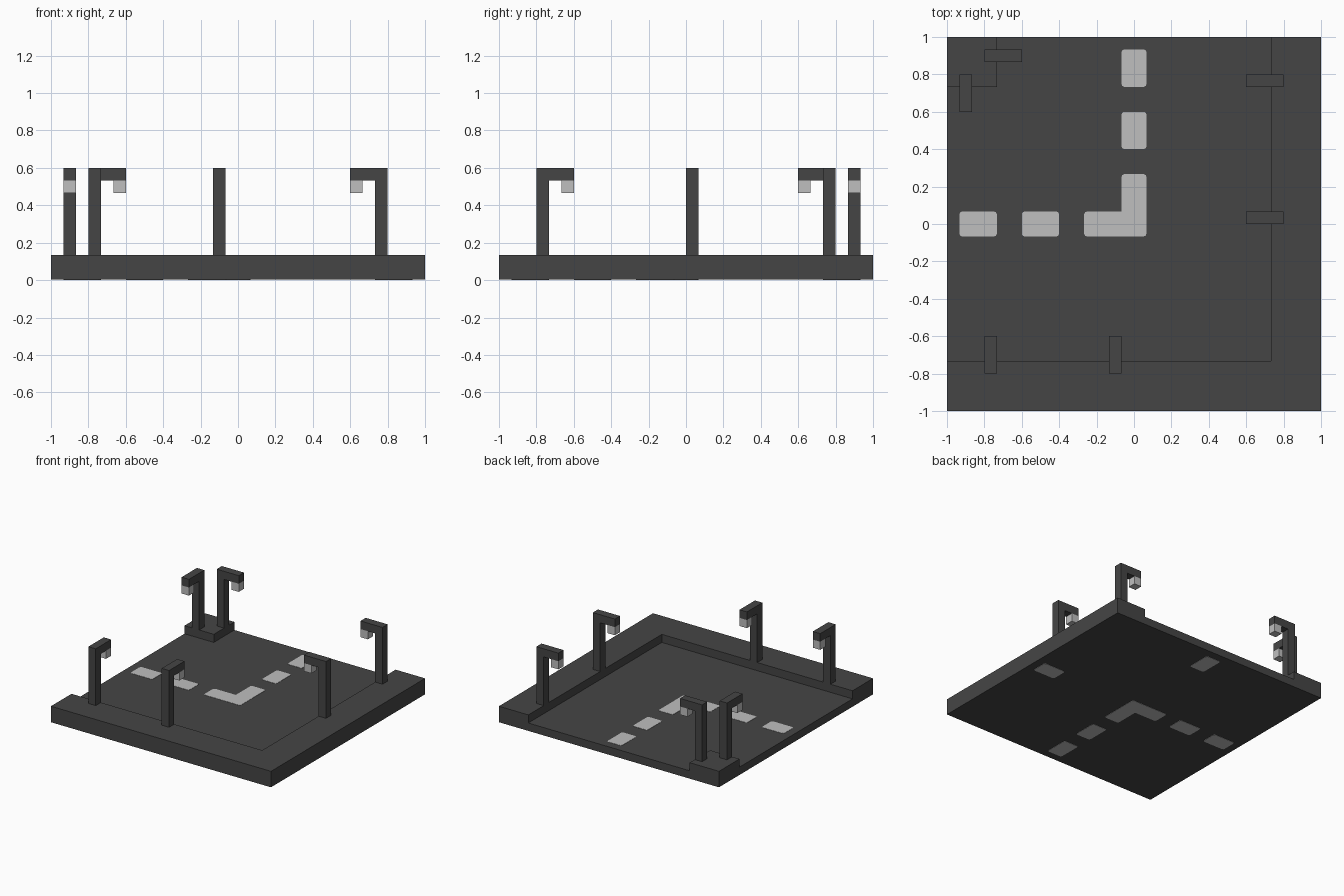
import bpy, bmesh, math
from mathutils import Matrix, Vector

cube = bpy.data.objects.get("Cube")
if cube:
    bpy.data.objects.remove(cube, do_unlink=True)

U = 1 / 15           # layout module
SKIN = 0.002         # thickness of painted markings


def material(name, value):
    mat = bpy.data.materials.new(name)
    mat.use_nodes = True
    colour = (value, value, value, 1)
    mat.diffuse_color = colour
    mat.node_tree.nodes["Principled BSDF"].inputs["Base Color"].default_value = colour
    return mat


ASPHALT = material("dark grey", 0.06)
PAINT = material("light grey", 0.52)


def finish(bm, name, mat):
    bmesh.ops.recalc_face_normals(bm, faces=bm.faces)
    mesh = bpy.data.meshes.new(name)
    bm.to_mesh(mesh)
    bm.free()
    mesh.materials.append(mat)
    obj = bpy.data.objects.new(name, mesh)
    bpy.context.collection.objects.link(obj)
    return obj


def prism(points, z0, z1):
    """Extrude a flat outline from z0 up to z1."""
    bm = bmesh.new()
    face = bm.faces.new([bm.verts.new((x, y, z0)) for x, y in points])
    top = bmesh.ops.extrude_face_region(bm, geom=[face], use_keep_orig=True)["geom"]
    for v in top:
        if isinstance(v, bmesh.types.BMVert):
            v.co.z = z1
    bmesh.ops.recalc_face_normals(bm, faces=bm.faces)
    return bm


# Road slab with raised pavement along two sides and on one corner
kerb = 11 * U
road_top, pave_top = U, 2 * U
bm = bmesh.new()
bmesh.ops.create_cube(bm, size=1, matrix=Matrix.Translation((0, 0, (road_top + SKIN) / 2))
                      @ Matrix.Diagonal((2, 2, road_top - SKIN, 1)))
for axis in (Vector((1, 0, 0)), Vector((0, 1, 0))):
    for side in (-kerb, kerb):
        bmesh.ops.bisect_plane(bm, geom=bm.verts[:] + bm.edges[:] + bm.faces[:],
                               plane_co=axis * side, plane_no=axis)
bm.normal_update()


def is_pavement(face):
    c = face.calc_center_median()
    edge = c.x > kerb or c.y < -kerb
    corner = c.x < -kerb and c.y > kerb
    return face.normal.z > 0.9 and (edge or corner)


paved = [f for f in bm.faces if is_pavement(f)]
raised = bmesh.ops.extrude_face_region(bm, geom=paved)["geom"]
for v in raised:
    if isinstance(v, bmesh.types.BMVert):
        v.co.z = pave_top
leftover = [f for f in paved if f.is_valid]
if leftover:
    bmesh.ops.delete(bm, geom=leftover, context='FACES')
bmesh.ops.recalc_face_normals(bm, faces=bm.faces)
bmesh.ops.dissolve_limit(bm, angle_limit=0.01, verts=bm.verts, edges=bm.edges)
finish(bm, "road_and_pavement", ASPHALT)


# Road markings with softened outer corners
def marking(name, points, z0):
    bm = prism([(x * U, y * U) for x, y in points], z0, z0 + SKIN)
    corners = [e for e in bm.edges
               if abs(e.verts[0].co.z - e.verts[1].co.z) > SKIN / 2 and e.is_convex]
    bmesh.ops.bevel(bm, geom=corners, offset=0.015, segments=2, profile=0.5, affect='EDGES')
    finish(bm, name, PAINT)


def dash(name, cx, cy, z0):
    hx, hy = (1.5, 1) if cx else (1, 1.5)
    marking(name, [(cx - hx, cy - hy), (cx + hx, cy - hy),
                   (cx + hx, cy + hy), (cx - hx, cy + hy)], z0)


turn = [(-4, -1), (1, -1), (1, 4), (-1, 4), (-1, 1), (-4, 1)]
marking("turn_marking", turn, road_top)
marking("underside_turn_marking", [(x, -y) for x, y in turn], 0)
for i, (x, y) in enumerate([(-12.5, 0), (-7.5, 0), (0, 7.5), (0, 12.5)]):
    dash(f"dash_marking_{i + 1}", x, y, road_top)
for i, (x, y) in enumerate([(-12.5, 0), (-7.5, 0), (12.5, 0),
                            (0, -7.5), (0, -12.5), (0, 12.5)]):
    dash(f"underside_dash_marking_{i + 1}", x, y, 0)


# Street lamps: hooked post plus a hanging lamp block
hook = [(-.5, 0), (.5, 0), (.5, 6), (2.5, 6), (2.5, 7), (-.5, 7)]
block = [(1.5, 5), (2.5, 5), (2.5, 6), (1.5, 6)]
upright = Matrix.Rotation(math.pi / 2, 4, 'X')


def street_lamp(number, x, y, angle):
    place = Matrix.Translation((x * U, y * U, pave_top)) \
        @ Matrix.Rotation(math.radians(angle), 4, 'Z') @ upright
    for name, outline, mat in (("lamp_post", hook, ASPHALT), ("lamp_light", block, PAINT)):
        bm = prism([(a * U, b * U) for a, b in outline], -U / 2, U / 2)
        bm.transform(place)
        finish(bm, f"{name}_{number}", mat)


lamps = [(11.5, 11.5, 180), (11.5, 0.5, 180), (-11.5, -11.5, 90),
         (-1.5, -11.5, 90), (-11.5, 13.5, 0), (-13.5, 11.5, -90)]
for n, spec in enumerate(lamps, 1):
    street_lamp(n, *spec)
